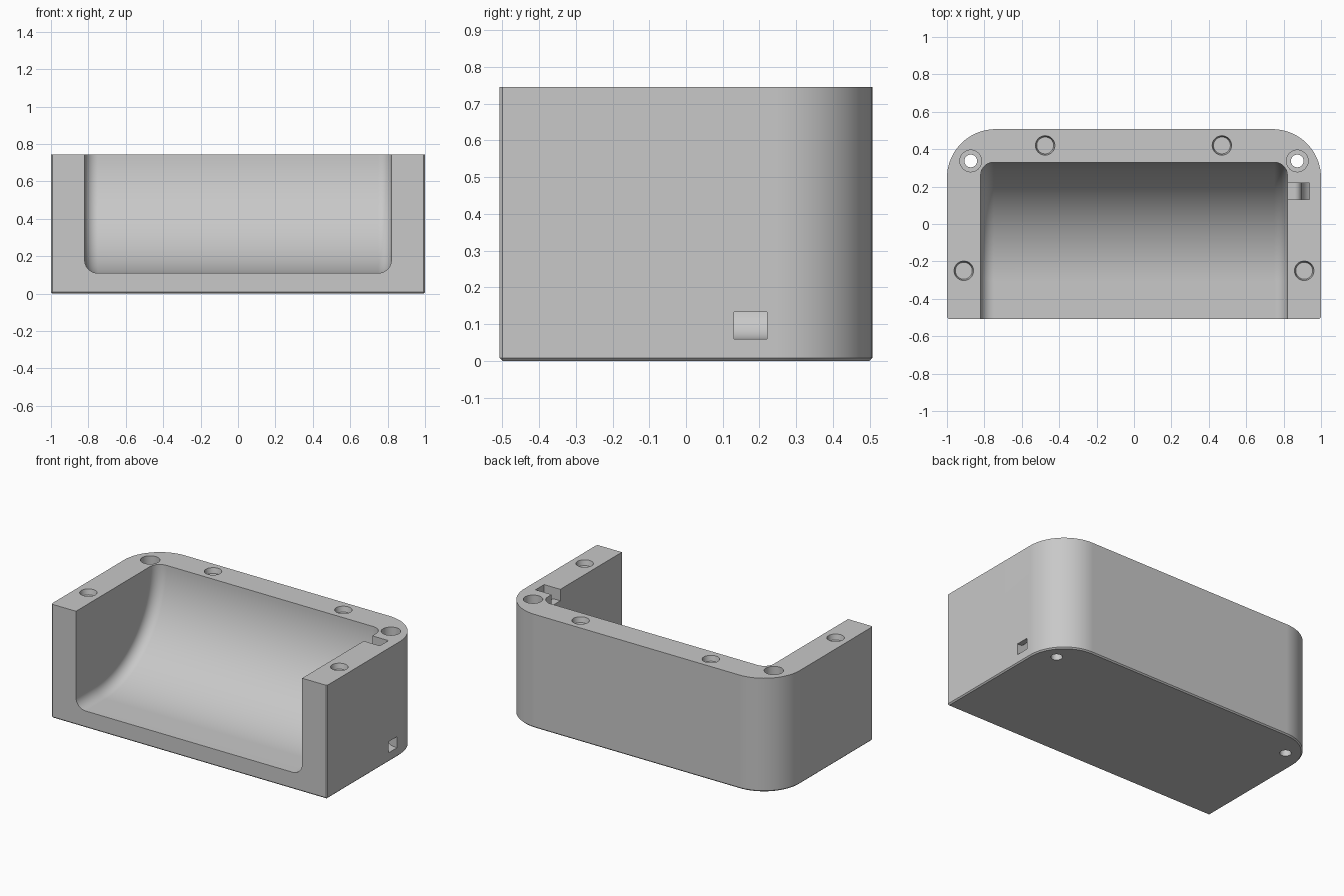
import bpy, bmesh, math
from math import sin, cos, pi, radians

cube = bpy.data.objects.get("Cube")
if cube:
    bpy.data.objects.remove(cube, do_unlink=True)

W, D, H = 1.0, 0.507, 0.745      # half width, half depth, height
R = 0.26                         # back corner radius
FLOOR, WALL, BACK = 0.11, 0.82, 0.33
FILLET = 0.07
SCOOP = H - FLOOR                # radius of the cavity's curved back

grey = bpy.data.materials.new("plain grey")
grey.use_nodes = True
grey.diffuse_color = (0.58, 0.58, 0.58, 1)
grey.node_tree.nodes["Principled BSDF"].inputs["Base Color"].default_value = (0.58, 0.58, 0.58, 1)


def arc(cx, cy, r, a0, a1, n):
    """Points along a circular arc, angles in degrees."""
    steps = [radians(a0 + (a1 - a0) * i / n) for i in range(n + 1)]
    return [(cx + r * cos(a), cy + r * sin(a)) for a in steps]


def loft(name, sections):
    """Closed solid through equal-length rings of 3D points."""
    bm = bmesh.new()
    rings = [[bm.verts.new(p) for p in s] for s in sections]
    for a, b in zip(rings, rings[1:]):
        for i in range(len(a)):
            j = (i + 1) % len(a)
            bm.faces.new((a[i], a[j], b[j], b[i]))
    bm.faces.new(rings[0])
    bm.faces.new(rings[-1])
    bmesh.ops.recalc_face_normals(bm, faces=bm.faces[:])
    mesh = bpy.data.meshes.new(name)
    bm.to_mesh(mesh)
    bm.free()
    mesh.materials.append(grey)
    obj = bpy.data.objects.new(name, mesh)
    bpy.context.collection.objects.link(obj)
    return obj


def turned(name, x, y, profile):
    """Round cutter from (radius, height) pairs."""
    return loft(name, [[(px, py, z) for px, py in arc(x, y, r, 0, 360, 48)[:-1]]
                       for r, z in profile])


# Body: rounded at the back, square at the front
outline = [(-W, -D), (W, -D)] + arc(W - R, D - R, R, 0, 90, 24) + arc(R - W, D - R, R, 90, 180, 24)
body = loft("case_body", [[(x, y, z) for x, y in outline] for z in (0, H)])

# Small chamfer round the base and up the front corners
bm = bmesh.new()
bm.from_mesh(body.data)
edges = [e for e in bm.edges
         if all(v.co.z < 0.001 for v in e.verts)
         or (abs(e.verts[0].co.z - e.verts[1].co.z) > 0.1 and all(v.co.y < 0.001 - D for v in e.verts))]
bmesh.ops.bevel(bm, geom=edges, offset=0.008, segments=1, affect='EDGES')
bm.to_mesh(body.data)
bm.free()


# Cavity: flat floor sweeping up into the back, with filleted ends
def scoop(x, inset):
    curve = arc(BACK - SCOOP, H, SCOOP - inset, -90, 0, 40)
    pts = [(-0.8, curve[0][1])] + curve + [(curve[-1][0], H + 0.2), (-0.8, H + 0.2)]
    return [(x, y, z) for y, z in pts]


half = [(WALL - FILLET * (1 - sin(t)), FILLET * (1 - cos(t)))
        for t in [pi / 2 * i / 10 for i in range(11)]]
cutters = [loft("cavity_cutter", [scoop(-x, d) for x, d in reversed(half)] + [scoop(x, d) for x, d in half])]

# Screw holes in the back corners, shallow magnet pockets in the rim
for x in (-0.873, 0.873):
    cutters.append(turned("screw_cutter", x, 0.337,
                          [(0.034, -0.1), (0.034, 0.25), (0.058, 0.25), (0.058, H + 0.1)]))
for x, y in ((-0.475, 0.42), (0.47, 0.42), (-0.91, -0.25), (0.91, -0.25)):
    cutters.append(turned("magnet_cutter", x, y,
                          [(0.045, H - 0.035), (0.052, H), (0.052, H + 0.1)]))

# Cable channel: rim notch, shaft and curved exit on the left side
path = ([(0.78, 0.85), (0.78, 0.67)] + arc(0.86, 0.635, 0.035, 90, 0, 8)
        + arc(0.985, 0.15, 0.09, 180, 270, 10) + [(1.1, 0.06), (1.1, 0.133)]
        + arc(0.982, 0.178, 0.045, 270, 180, 8) + [(0.937, 0.85)])
cutters.append(loft("channel_cutter", [[(x, y, z) for x, z in path] for y in (0.131, 0.22)]))

# Cut everything out of the body
bpy.ops.object.select_all(action='DESELECT')
bpy.context.view_layer.objects.active = body
body.select_set(True)
for c in cutters:
    c.hide_render = True
    mod = body.modifiers.new("cut", 'BOOLEAN')
    mod.operation = 'DIFFERENCE'
    mod.solver = 'EXACT'
    mod.object = c
    bpy.ops.object.modifier_apply(modifier=mod.name)
    bpy.data.objects.remove(c, do_unlink=True)

bpy.ops.object.shade_smooth_by_angle(angle=radians(30))
weighted = body.modifiers.new("even_shading", 'WEIGHTED_NORMAL')
weighted.keep_sharp = True
